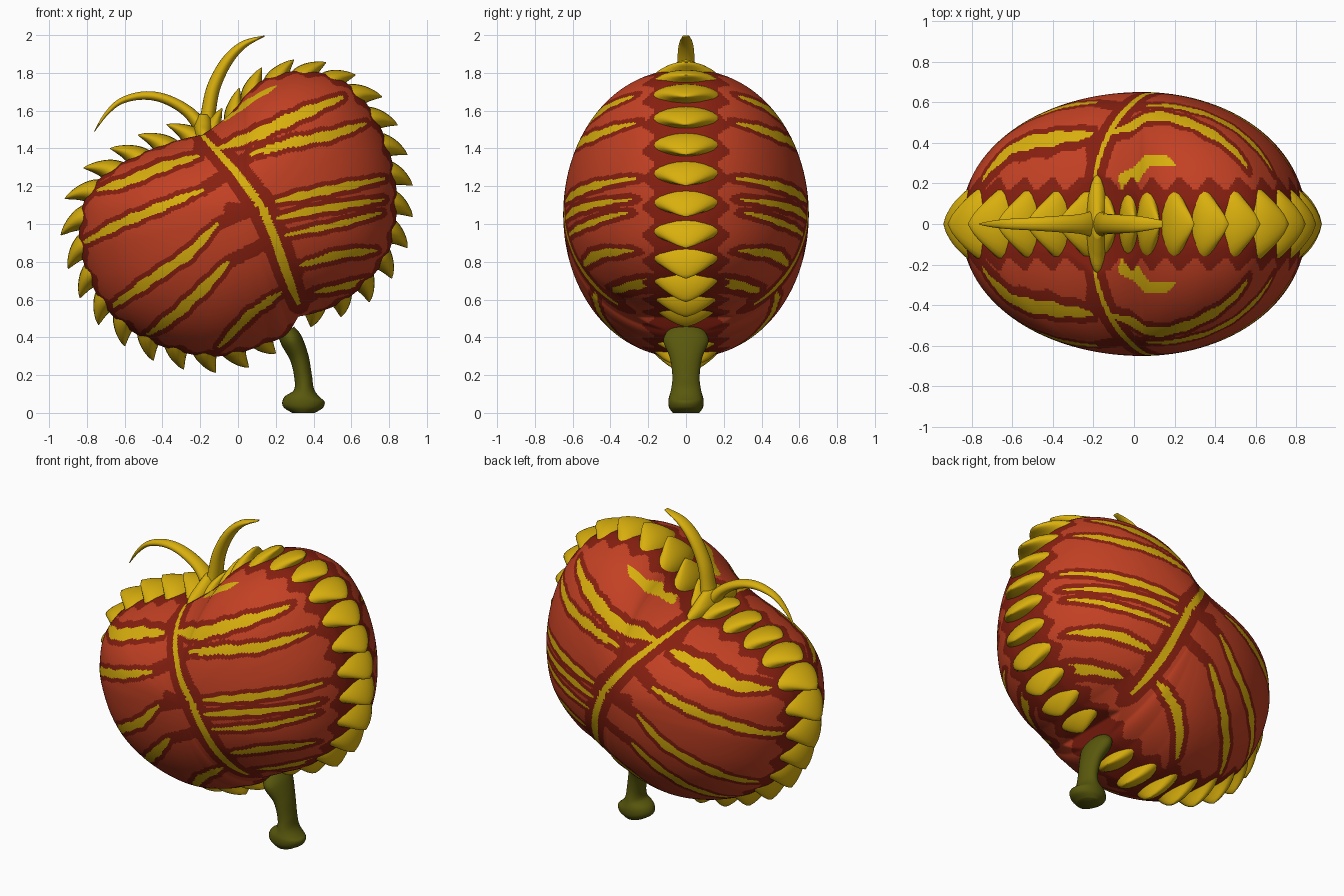
import bpy, bmesh, math
from mathutils import Vector

cube = bpy.data.objects.get("Cube")
if cube:
    bpy.data.objects.remove(cube, do_unlink=True)


def material(name, color):
    mat = bpy.data.materials.new(name)
    mat.use_nodes = True
    mat.diffuse_color = (*color, 1)
    mat.node_tree.nodes["Principled BSDF"].inputs["Base Color"].default_value = (*color, 1)
    return mat


RED = material("brick_red", (.54, .052, .017))
DARK = material("deep_red", (.24, .014, .005))
YELLOW = material("golden_yellow", (.69, .43, .004))
GREEN = material("olive_green", (.1, .098, .004))


def spline(points, steps=8):
    """Smooth curve through points of any dimension."""
    pts = [Vector(p) for p in points]
    out = []
    for i in range(len(pts) - 1):
        a, b, c, d = pts[max(i - 1, 0)], pts[i], pts[i + 1], pts[min(i + 2, len(pts) - 1)]
        for k in range(steps):
            t = k / steps
            out.append(b + (c - a) * t / 2 + (a * 2 - b * 5 + c * 4 - d) * t * t / 2
                       + (b * 3 - a - c * 3 + d) * t ** 3 / 2)
    return out + [pts[-1]]


def resample(path, count):
    """Points spaced evenly along a path, without its end."""
    lengths = [0]
    for a, b in zip(path, path[1:]):
        lengths.append(lengths[-1] + (b - a).length)
    out, k = [], 0
    for i in range(count):
        goal = lengths[-1] * i / count
        while lengths[k + 1] < goal:
            k += 1
        t = (goal - lengths[k]) / (lengths[k + 1] - lengths[k])
        out.append(path[k].lerp(path[k + 1], t))
    return out


def loft(bm, stations, sides=20):
    """Oval tube in the xz plane; stations hold x, z, in-plane radius, y radius."""
    rings = []
    for i, s in enumerate(stations):
        step = stations[min(i + 1, len(stations) - 1)] - stations[max(i - 1, 0)]
        u = Vector((-step[1], step[0])).normalized()
        ring = []
        for k in range(sides):
            ang = math.tau * k / sides
            r = s[2] * math.cos(ang)
            ring.append(bm.verts.new((s[0] + u.x * r, s[3] * math.sin(ang), s[1] + u.y * r)))
        rings.append(ring)
    for low, high in zip(rings, rings[1:]):
        for k in range(sides):
            n = (k + 1) % sides
            bm.faces.new((low[k], low[n], high[n], high[k]))
    bm.faces.new(rings[0])
    bm.faces.new(rings[-1])


def finish(name, bm, mats):
    bmesh.ops.recalc_face_normals(bm, faces=bm.faces)
    mesh = bpy.data.meshes.new(name)
    bm.to_mesh(mesh)
    bm.free()
    for mat in mats:
        mesh.materials.append(mat)
    mesh.shade_smooth()
    obj = bpy.data.objects.new(name, mesh)
    bpy.context.collection.objects.link(obj)
    return obj


# Outline of the two lobes, clockwise from the upper notch
UPPER = [(-.19, 1.47), (-.08, 1.55), (0, 1.63), (.07, 1.72), (.2, 1.79), (.38, 1.81), (.57, 1.75),
         (.7, 1.61), (.78, 1.45), (.83, 1.26), (.84, 1.08), (.82, .92), (.77, .8), (.67, .68),
         (.54, .58), (.41, .53), (.32, .51)]
LOWER = [(.32, .51), (.25, .41), (.13, .36), (-.02, .31), (-.17, .3), (-.33, .33), (-.49, .39),
         (-.65, .5), (-.76, .65), (-.83, .84), (-.84, .97), (-.81, 1.13), (-.7, 1.27),
         (-.52, 1.37), (-.36, 1.43), (-.25, 1.46), (-.19, 1.47)]
SPIKES, STEP, RINGS, DEPTH = 16, 18, 84, .65
LOBE = SPIKES * STEP
outline = resample(spline(UPPER), LOBE) + resample(spline(LOWER), LOBE)
CENTRE = Vector((.04, 1.05))

# Rounder hull: fills the notches, so the puffed sides stay smooth across them
radii = [(p - CENTRE).length for p in outline]
WINDOW = STEP + STEP // 4
hull = [1.01 * max(r, sum(radii[(j + k) % len(radii)] for k in range(-WINDOW, WINDOW + 1)) / (2 * WINDOW + 1))
        for j, r in enumerate(radii)]

# Painted strokes: half width, dark edge, then points in the xz plane; the first is the midrib
RIB = [(-.19, 1.47), (-.02, 1.29), (.12, 1.1), (.2, .92), (.28, .68), (.32, .58)]
EDGE, VEIN = .026, .036
STROKES = [
    (.024, .05, RIB),
    (.014, 0, [(-.07, 1.55), (.06, 1.65), (.2, 1.73)]),
    (.03, EDGE, [(-.1, 1.4), (.09, 1.47), (.33, 1.58), (.55, 1.67)]),
    (.025, EDGE, [(.07, 1.37), (.28, 1.43), (.49, 1.47), (.67, 1.53)]),
    (.021, EDGE, [(.2, 1.12), (.43, 1.17), (.77, 1.24)]),
    (.019, EDGE, [(.21, 1.03), (.38, 1.07), (.77, 1.13)]),
    (.015, EDGE, [(.25, .94), (.54, 1), (.76, 1.06)]),
    (.021, EDGE, [(.33, .78), (.54, .84), (.73, .86)]),
    (.016, EDGE, [(.41, .64), (.57, .67), (.69, .71)]),
    (.024, EDGE, [(-.21, 1.36), (-.41, 1.3), (-.6, 1.22), (-.74, 1.18)]),
    (.024, EDGE, [(-.19, 1.18), (-.41, 1.09), (-.63, 1), (-.82, .9)]),
    (.026, EDGE, [(-.11, 1), (-.26, .84), (-.47, .7), (-.67, .56)]),
    (.026, EDGE, [(-.05, .8), (-.17, .67), (-.33, .52), (-.48, .41)]),
    (.021, EDGE, [(.23, .64), (.06, .52), (-.1, .35)]),
]

# Each segment: ends, yellow half width, dark edge, stroke share at both ends
segments = []
for width, edge, pts in STROKES:
    pts = [Vector(p) for p in pts]
    n = len(pts) - 1
    for i in range(n):
        segments.append((pts[i], pts[i + 1], width, edge, i / n, (i + 1) / n))
    # dark vein joining the stroke to the midrib
    root = min((Vector(p) for p in RIB), key=lambda p: (p - pts[0]).length)
    if edge == EDGE:
        segments.append((root, pts[0], 0, VEIN, 0, 1))
segments.append((Vector((.13, 1.06)), Vector((-.04, 1.08)), 0, VEIN, 0, 1))


def paint(p):
    """0 red, 1 dark red, 2 yellow."""
    found = 0
    for a, b, width, edge, s0, s1 in segments:
        reach = width * 1.2 + edge
        if not (min(a.x, b.x) - reach < p.x < max(a.x, b.x) + reach
                and min(a.y, b.y) - reach < p.y < max(a.y, b.y) + reach):
            continue
        d = b - a
        t = min(1, max(0, (p - a).dot(d) / d.length_squared))
        gap = (p - a - d * t).length
        s = s0 + (s1 - s0) * t
        size = width * min(1, .35 + 3 * s * (1 - s)) * (1 + .15 * math.sin(p.x * 40 + p.y * 23))
        if gap < size:
            return 2
        if gap < size + edge:
            found = 1
    return found


# Puffed two-lobed body, one half mirrored across the rim
bm = bmesh.new()
pole = bm.verts.new((CENTRE.x, -DEPTH, CENTRE.y))
previous = None
for r in range(1, RINGS + 1):
    phi = math.pi / 2 * r / RINGS
    y = -DEPTH * math.cos(phi) ** .94 if r < RINGS else 0
    ring = []
    for p, edge, full in zip(outline, radii, hull):
        q = CENTRE.lerp(p, min(math.sin(phi) * full / edge, 1))
        ring.append(bm.verts.new((q.x, y, q.y)))
    for j in range(len(ring)):
        n = (j + 1) % len(ring)
        if previous:
            face = bm.faces.new((previous[j], previous[n], ring[n], ring[j]))
        else:
            face = bm.faces.new((pole, ring[n], ring[j]))
        mid = face.calc_center_median()
        # scalloped dark border around the spikes
        border = .2 - .03 * math.cos(math.tau * (j + .5) / STEP)
        face.material_index = 1 if -mid.y < border else paint(Vector((mid.x, mid.z)))
    previous = ring
body = finish("body", bm, (RED, DARK, YELLOW))
if body.data.polygons[0].normal.y > 0:
    body.data.flip_normals()
mirror = body.modifiers.new("mirror", "MIRROR")
mirror.use_axis = (False, True, False)

# Hooked spikes around the rim, leaning away from the upper notch
bm = bmesh.new()
for i in range(2 * SPIKES):
    if i == SPIKES:
        continue  # the stem grows here
    right_lobe = i < SPIKES
    j = i * STEP + STEP // 2
    base = outline[j]
    along = (outline[(j + 2) % len(outline)] - outline[j - 2]).normalized()
    out = Vector((-along.y, along.x))
    far = (i + .5) / SPIKES if right_lobe else (2 * SPIKES - i - .5) / SPIKES
    lean = (.085 - .06 * far) * (1 if right_lobe else -1)
    tall = .145
    if far > .85:
        tall = .125
    elif far < .35:
        tall = .115 if right_lobe else .155
    stations = []
    for k in range(11):
        s = k / 10
        c = base + out * (tall * s - .06) + along * (lean * (s * s * 1.6 - .5))
        stations.append(Vector((c.x, c.y, .086 * (1 - s) ** .8 + .002, .19 * (1 - s ** 1.5) ** .75 + .003)))
    loft(bm, stations)
finish("rim_spikes", bm, (YELLOW,))

# Collar in the notch with two curling feelers
bm = bmesh.new()
loft(bm, spline([(-.17, 1.4, .05, .24), (-.18, 1.48, .055, .24), (-.18, 1.53, .05, .16),
                 (-.18, 1.58, .03, .07)]))
finish("feeler_collar", bm, (YELLOW,))
FEELERS = {
    "tall_feeler": [(-.18, 1.46, .05, .09), (-.16, 1.57, .04, .06), (-.13, 1.72, .036, .05),
                    (-.06, 1.86, .03, .046), (.03, 1.95, .02, .038), (.14, 1.995, .003, .018)],
    "long_feeler": [(-.17, 1.48, .045, .08), (-.26, 1.59, .032, .05), (-.38, 1.66, .026, .04),
                    (-.5, 1.68, .022, .032), (-.62, 1.65, .016, .025), (-.7, 1.58, .01, .016),
                    (-.76, 1.49, .002, .004)],
}
for name, stations in FEELERS.items():
    bm = bmesh.new()
    loft(bm, spline(stations))
    finish(name, bm, (YELLOW,))

# Curved stem with a swollen foot
bm = bmesh.new()
loft(bm, spline([(.255, .43, .05, .1), (.285, .38, .058, .12), (.325, .29, .05, .085),
                 (.345, .19, .047, .072), (.35, .12, .055, .08), (.347, .07, .108, .093),
                 (.347, .03, .105, .09), (.347, 0, .06, .07)]), 28)
finish("stem", bm, (GREEN,))
